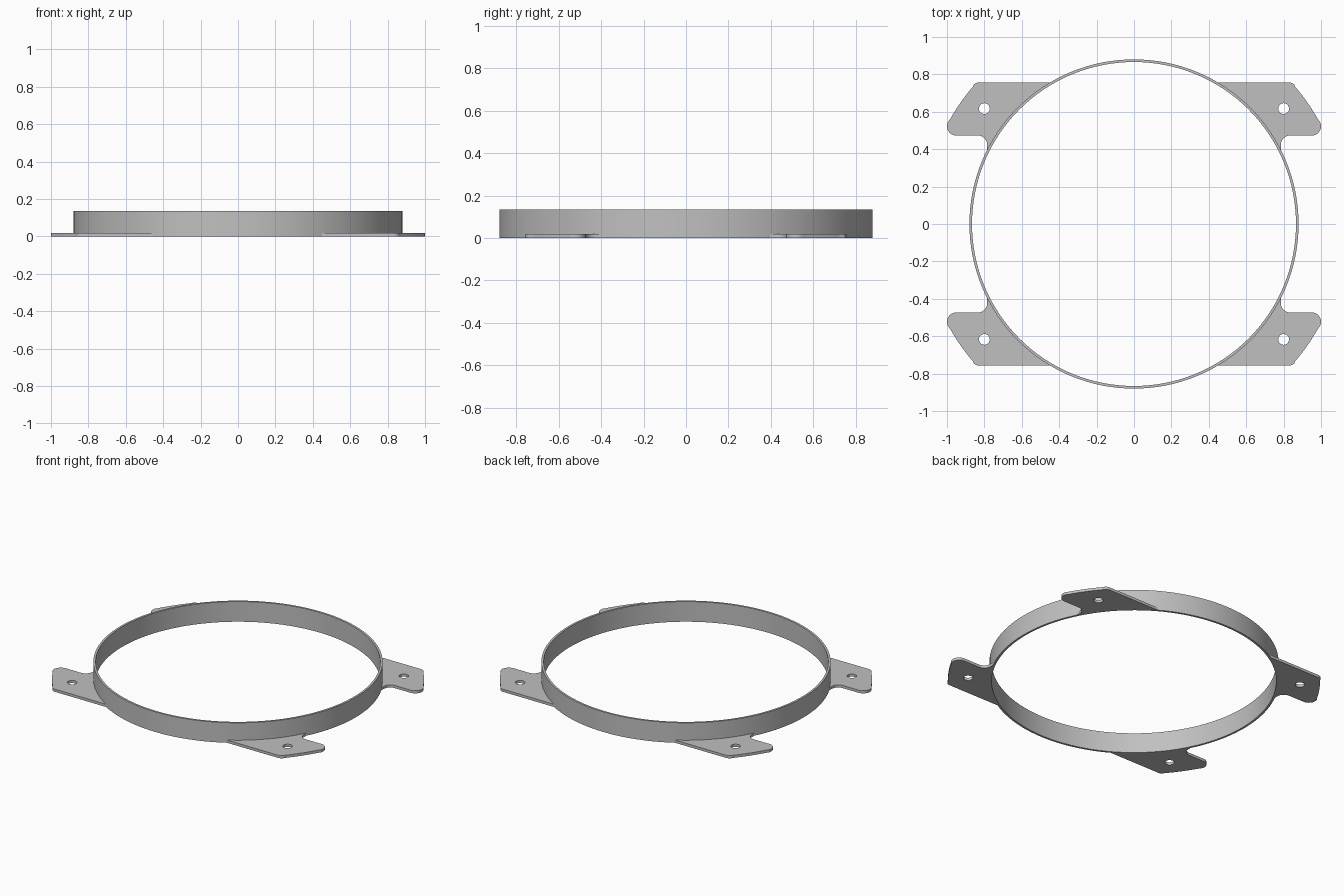
import bpy, bmesh, math

if "Cube" in bpy.data.objects:
    bpy.data.objects.remove(bpy.data.objects["Cube"])

RING_R, WALL, RING_H = 0.88, 0.014, 0.135
TAB_T = 0.018

metal = bpy.data.materials.new("grey_metal")
metal.diffuse_color = (0.53, 0.53, 0.53, 1)
metal.use_nodes = True
metal.node_tree.nodes["Principled BSDF"].inputs["Base Color"].default_value = metal.diffuse_color


def arc(cx, cy, r, a0, a1, n):
    """Points along an arc, angles in degrees."""
    angles = [math.radians(a0 + (a1 - a0) * i / n) for i in range(n + 1)]
    return [(cx + r * math.cos(a), cy + r * math.sin(a)) for a in angles]


def plate(name, loops, height):
    """Extrude a flat outline with holes upward from z = 0."""
    bm = bmesh.new()
    edges = []
    for pts in loops:
        vs = [bm.verts.new((x, y, 0)) for x, y in pts]
        edges += [bm.edges.new((vs[i - 1], vs[i])) for i in range(len(vs))]
    bmesh.ops.triangle_fill(bm, edges=edges, use_beauty=True)
    ext = bmesh.ops.extrude_face_region(bm, geom=bm.faces[:], use_keep_orig=True)
    top = [g for g in ext["geom"] if isinstance(g, bmesh.types.BMVert)]
    bmesh.ops.translate(bm, verts=top, vec=(0, 0, height))
    bmesh.ops.recalc_face_normals(bm, faces=bm.faces[:])
    return finish(name, bm)


def finish(name, bm):
    me = bpy.data.meshes.new(name)
    bm.to_mesh(me)
    bm.free()
    me.materials.append(metal)
    ob = bpy.data.objects.new(name, me)
    bpy.context.collection.objects.link(ob)
    bpy.ops.object.select_all(action='DESELECT')
    ob.select_set(True)
    bpy.context.view_layer.objects.active = ob
    bpy.ops.object.shade_smooth_by_angle(angle=math.radians(30))
    return ob


# Thin-walled ring, a rectangular section swept around z
bm = bmesh.new()
N = 128
section = [(RING_R - WALL, 0), (RING_R, 0), (RING_R, RING_H), (RING_R - WALL, RING_H)]
rows = []
for i in range(N):
    a = 2 * math.pi * i / N
    rows.append([bm.verts.new((r * math.cos(a), r * math.sin(a), z)) for r, z in section])
for i in range(N):
    p, q = rows[i - 1], rows[i]
    for k in range(4):
        bm.faces.new((p[k - 1], q[k - 1], q[k], p[k]))
bmesh.ops.recalc_face_normals(bm, faces=bm.faces[:])
finish("ring", bm)

# Mounting tab: inner edge lies within the ring wall, outer edge is a concentric arc
inner = RING_R - 0.004
top_y, low_y, neck_x = 0.757, 0.473, 0.785
a_top = math.degrees(math.asin(top_y / inner))
a_low = math.degrees(math.acos(neck_x / inner))
outline = arc(0, 0, inner, a_top, a_low, 24)                        # along the ring
outline += arc(neck_x + 0.05, low_y - 0.05, 0.05, 180, 90, 8)       # neck fillet
outline += arc(0.95, low_y + 0.05, 0.05, -90, 28, 12)               # outer rounded corner
outline += arc(0, 0, 1.132, 29.5, 40.6, 8)                          # outer edge
outline += arc(0.828, top_y - 0.04, 0.04, 42, 90, 6)                # upper corner
hole = arc(0.8, 0.617, 0.029, 0, 345, 23)
tab = plate("mounting_tabs", [outline, hole], TAB_T)
mirror = tab.modifiers.new("mirror", 'MIRROR')
mirror.use_axis = (True, True, False)
mirror.use_mirror_merge = False
